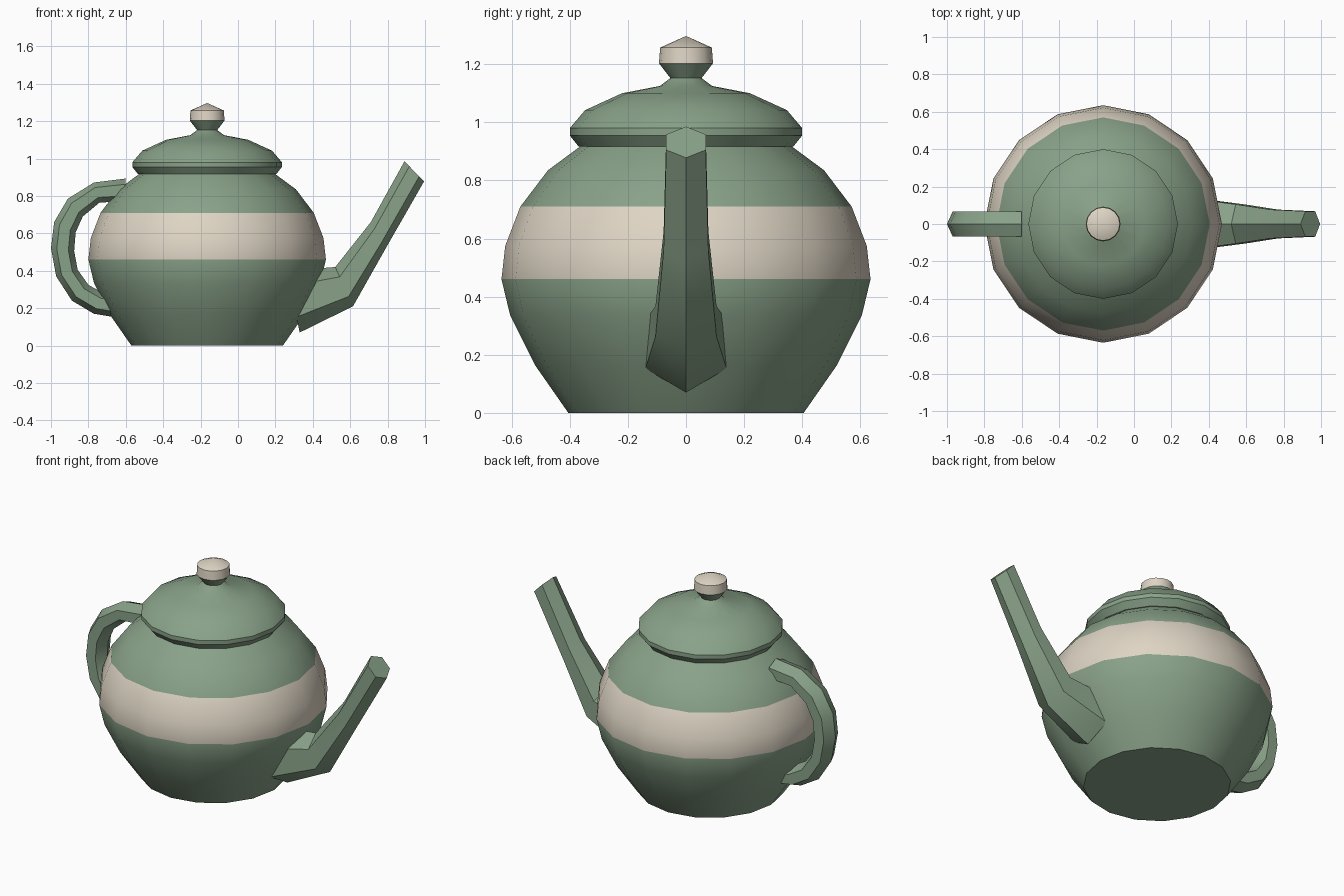
import bpy, bmesh, math

cube = bpy.data.objects.get("Cube")
if cube:
    bpy.data.objects.remove(cube, do_unlink=True)

AXIS_X = -0.165
SIDES = 16


def make_material(name, rgb):
    mat = bpy.data.materials.new(name)
    mat.use_nodes = True
    mat.diffuse_color = (*rgb, 1)
    mat.node_tree.nodes["Principled BSDF"].inputs["Base Color"].default_value = (*rgb, 1)
    return mat


GREEN = make_material("sage green glaze", (0.25, 0.36, 0.25))
CREAM = make_material("cream glaze", (0.73, 0.66, 0.55))


def finish(bm, name, mats, angle=35):
    bmesh.ops.recalc_face_normals(bm, faces=bm.faces[:])
    mesh = bpy.data.meshes.new(name)
    bm.to_mesh(mesh)
    bm.free()
    obj = bpy.data.objects.new(name, mesh)
    bpy.context.collection.objects.link(obj)
    for mat in mats:
        mesh.materials.append(mat)
    bpy.ops.object.select_all(action="DESELECT")
    obj.select_set(True)
    bpy.context.view_layer.objects.active = obj
    bpy.ops.object.shade_smooth_by_angle(angle=math.radians(angle))
    return obj


def bridge(bm, rings):
    """Join consecutive rings with quads and return the faces."""
    faces = []
    for a, b in zip(rings, rings[1:]):
        n = len(a)
        for i in range(n):
            j = (i + 1) % n
            faces.append(bm.faces.new((a[i], a[j], b[j], b[i])))
    return faces


def lathe(name, profile, mats, cream_range=None):
    """Turn (radius, height) points about the pot axis."""
    bm = bmesh.new()
    rings = []
    for r, z in profile:
        rings.append([bm.verts.new((AXIS_X + r * math.cos(math.tau * i / SIDES),
                                    r * math.sin(math.tau * i / SIDES), z))
                      for i in range(SIDES)])
    bridge(bm, rings)
    bm.faces.new(rings[0])
    bm.faces.new(rings[-1])
    if cream_range:
        for f in bm.faces:
            z = f.calc_center_median().z
            f.material_index = int(cream_range[0] < z < cream_range[1])
    bmesh.ops.remove_doubles(bm, verts=bm.verts[:], dist=0.0005)
    return finish(bm, name, mats)


def hex_tube(name, stations):
    """Six-sided tube; each station is (outer point, inner point, half width)."""
    bm = bmesh.new()
    rings = []
    for (ox, oz), (ix, iz), w in stations:
        cx, cz = (ox + ix) / 2, (oz + iz) / 2
        dx, dz = (ox - ix) / 4, (oz - iz) / 4
        section = [(ox, 0, oz), (cx + dx, w, cz + dz), (cx - dx, w, cz - dz),
                   (ix, 0, iz), (cx - dx, -w, cz - dz), (cx + dx, -w, cz + dz)]
        rings.append([bm.verts.new(p) for p in section])
    bridge(bm, rings)
    bm.faces.new(rings[0])
    bm.faces.new(rings[-1])
    return finish(bm, name, [GREEN])


# Round pot with a cream band
lathe("pot_body", [(0.405, 0), (0.52, 0.165), (0.605, 0.335), (0.635, 0.46),
                   (0.622, 0.575), (0.57, 0.71), (0.475, 0.835), (0.36, 0.92)],
      [GREEN, CREAM], (0.46, 0.71))

# Domed lid with a rim
lathe("lid", [(0.37, 0.917), (0.4, 0.955), (0.4, 0.98), (0.347, 1.042),
              (0.22, 1.1), (0.09, 1.125), (0.05, 1.155)], [GREEN])

# Knob: green stem flaring into a cream cap
lathe("lid_knob", [(0.052, 1.15), (0.093, 1.203), (0.089, 1.257), (0.0001, 1.297)],
      [GREEN, CREAM], (1.2, 1.4))

# Spout, tapering from the pot to the tip
hex_tube("spout", [((0.26, 0.4), (0.33, 0.07), 0.14),
                   ((0.52, 0.42), (0.615, 0.21), 0.105),
                   ((0.71, 0.66), (0.79, 0.52), 0.077),
                   ((0.89, 0.985), (0.995, 0.878), 0.068)])

# Handle loop
hex_tube("handle", [((-0.6, 0.893), (-0.61, 0.77), 0.068),
                    ((-0.77, 0.872), (-0.74, 0.765), 0.068),
                    ((-0.91, 0.785), (-0.83, 0.69), 0.068),
                    ((-0.983, 0.66), (-0.868, 0.605), 0.068),
                    ((-1.0, 0.52), (-0.876, 0.505), 0.068),
                    ((-0.972, 0.37), (-0.857, 0.405), 0.068),
                    ((-0.888, 0.24), (-0.8, 0.325), 0.068),
                    ((-0.77, 0.17), (-0.72, 0.28), 0.068),
                    ((-0.62, 0.145), (-0.6, 0.265), 0.068)])
